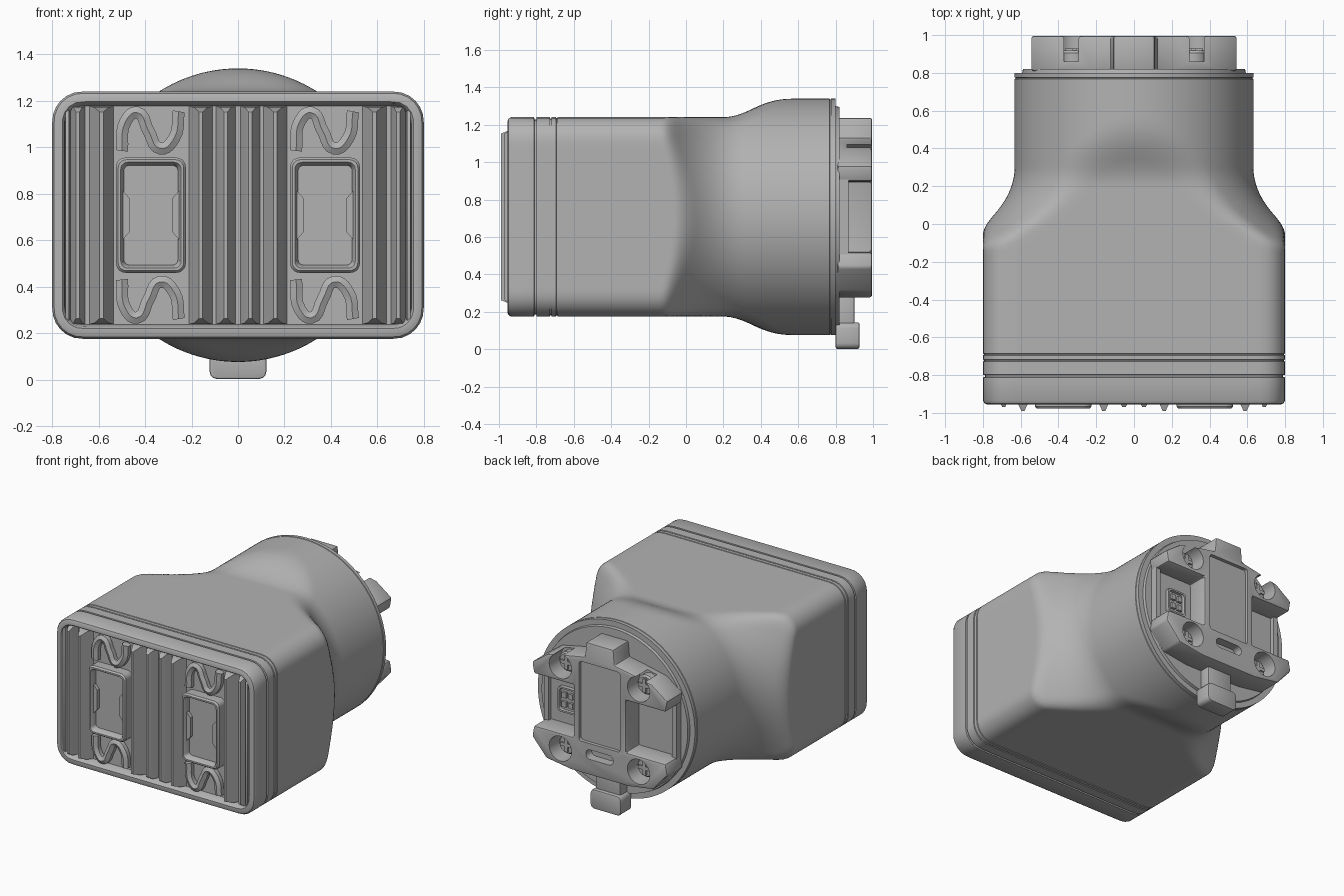
import bpy, bmesh, math

if "Cube" in bpy.data.objects:
    bpy.data.objects.remove(bpy.data.objects["Cube"], do_unlink=True)

ZC = 0.708      # height of the main axis
grey = bpy.data.materials.new("mid grey")
grey.use_nodes = True
grey.diffuse_color = (0.45, 0.45, 0.45, 1)
grey.node_tree.nodes["Principled BSDF"].inputs["Base Color"].default_value = grey.diffuse_color


def finish(ob, bevel=0):
    bpy.ops.object.select_all(action="DESELECT")
    ob.select_set(True)
    bpy.context.view_layer.objects.active = ob
    if bevel:
        mod = ob.modifiers.new("soft edges", "BEVEL")
        mod.width, mod.segments = bevel, 2
        bpy.ops.object.modifier_apply(modifier=mod.name)
    bpy.ops.object.shade_smooth_by_angle(angle=math.radians(32))
    return ob


def loft(name, rings, bevel=0):
    """Skin a list of equal-length point rings and cap both ends."""
    bm = bmesh.new()
    loops = [[bm.verts.new(p) for p in ring] for ring in rings]
    n = len(loops[0])
    for a, b in zip(loops, loops[1:]):
        for i in range(n):
            j = (i + 1) % n
            bm.faces.new((a[i], a[j], b[j], b[i]))
    bm.faces.new(loops[0])
    bm.faces.new(loops[-1])
    bmesh.ops.recalc_face_normals(bm, faces=bm.faces)
    mesh = bpy.data.meshes.new(name)
    bm.to_mesh(mesh)
    bm.free()
    ob = bpy.data.objects.new(name, mesh)
    bpy.context.collection.objects.link(ob)
    mesh.materials.append(grey)
    return finish(ob, bevel)


def rrect(x, z, hw, hh, y, r=0.0, n=1):
    """Rounded rectangle ring at depth y, z measured from the axis."""
    pts = []
    for q, (sx, sz) in enumerate([(1, 1), (-1, 1), (-1, -1), (1, -1)]):
        for k in range(n):
            a = math.pi / 2 * (q + (k / (n - 1) if n > 1 else 0.5))
            pts.append((x + sx * (hw - r) + r * math.cos(a), y,
                        ZC + z + sz * (hh - r) + r * math.sin(a)))
    return pts


def disc(x, z, r, y, n=32):
    return [(x + r * math.cos(2 * math.pi * i / n), y,
             ZC + z + r * math.sin(2 * math.pi * i / n)) for i in range(n)]


def prism(name, outline, y0, y1, bevel=0):
    return loft(name, [[(x, y, ZC + z) for x, z in outline] for y in (y0, y1)], bevel)


def cut(ob, cutter):
    mod = ob.modifiers.new("cut", "BOOLEAN")
    mod.operation, mod.object, mod.solver = "DIFFERENCE", cutter, "EXACT"
    bpy.context.view_layer.objects.active = ob
    bpy.ops.object.modifier_apply(modifier=mod.name)
    bpy.data.objects.remove(cutter, do_unlink=True)


# Housing: rounded box blended into a flared cylinder
def field(x, z, y):
    t = min(max((y - 0.2) / 0.46, 0), 1)
    hz = 0.533 + 0.17 * t * t * (3 - 2 * t)
    d = max(0.3 - y, 0)
    radius = 0.632 + 1.7 * d ** 2 + 0.5 * d ** 4
    qx, qz, r, k = abs(x) - 0.8 + 0.13, abs(z) - hz + 0.13, 0.13, 0.06
    box = math.hypot(max(qx, 0), max(qz, 0)) + min(max(qx, qz), 0) - r
    tube = math.hypot(x, z) - radius
    return max(box, tube) + max(k - abs(box - tube), 0) ** 2 / (4 * k)


def section(y, inset, n=176):
    ring = []
    for i in range(n):
        c, s = math.cos(2 * math.pi * i / n), math.sin(2 * math.pi * i / n)
        lo, hi = 0.0, 1.5
        for _ in range(24):
            mid = (lo + hi) / 2
            if field(mid * c, mid * s, y) < -inset:
                lo = mid
            else:
                hi = mid
        ring.append((lo * c, y, ZC + lo * s))
    return ring


def groove(y0, y1, depth):
    return [(y0, 0), (y0 + 0.002, depth), (y1 - 0.002, depth), (y1, 0)]


steps = [(-0.895, 0.062), (-0.945, 0.052), (-0.955, 0.044), (-0.955, 0.022), (-0.949, 0.008), (-0.935, 0)]
steps += groove(-0.812, -0.798, 0.012) + groove(-0.728, -0.718, 0.006) + groove(-0.695, -0.686, 0.005)
steps += [(-0.5, 0), (-0.25, 0)] + [(-0.16 + 0.02 * i, 0) for i in range(40)]
steps += groove(0.768, 0.776, 0.004) + [(0.8, 0), (0.8, 0.04), (0.82, 0.044)]
loft("housing", [section(y, inset) for y, inset in steps])

# Front cooling ribs
for side, label in ((1, "left"), (-1, "right")):
    for x, hw, tip in ((0.053, 0.045, -0.97), (0.16, 0.055, -0.99), (0.588, 0.057, -0.99),
                       (0.69, 0.035, -0.97), (0.735, 0.014, -0.95)):
        loft(f"{label}_rib", [rrect(side * x, 0, hw, 0.47, -0.885),
                              rrect(side * x, 0, hw * 0.55, 0.465, -0.94),
                              rrect(side * x, 0, 0.008, 0.445, tip)])

    # Lamp frame with sunken window and side notches
    lx = side * 0.375
    loft(f"{label}_lamp_frame", [rrect(lx, 0, 0.15 - i, 0.248 - i, y, 0.04 - i * 0.5, 6)
                                 for y, i in ((-0.885, 0), (-0.965, 0), (-0.977, 0.009),
                                              (-0.977, 0.02), (-0.965, 0.028), (-0.93, 0.034))])
    for e in (1, -1):
        prism(f"{label}_lamp_notch", [(lx + e * 0.125, 0.11), (lx + e * 0.09, 0.07),
                                      (lx + e * 0.09, -0.07), (lx + e * 0.125, -0.11)],
              -0.925, -0.955)

        # Serpentine ridge above and below each lamp
        curve = bpy.data.curves.new(f"{label}_wavy_ridge", "CURVE")
        curve.dimensions, curve.bevel_depth, curve.bevel_resolution = "3D", 0.03, 1
        curve.resolution_u, curve.use_fill_caps = 5, True
        path = [(-0.125, -0.085), (-0.11, 0.04), (-0.06, 0.08), (-0.01, 0),
                (0.04, -0.075), (0.1, -0.03), (0.12, 0.085)]
        spline = curve.splines.new("BEZIER")
        spline.bezier_points.add(len(path) - 1)
        for p, (px, pz) in zip(spline.bezier_points, path):
            p.co = (lx + px, -0.918, ZC + e * (0.362 + pz))
            p.handle_left_type = p.handle_right_type = "AUTO"
        ridge = bpy.data.objects.new(curve.name, curve)
        bpy.context.collection.objects.link(ridge)
        curve.materials.append(grey)
        bpy.ops.object.select_all(action="DESELECT")
        ridge.select_set(True)
        bpy.context.view_layer.objects.active = ridge
        bpy.ops.object.convert(target="MESH")
        finish(bpy.context.object)

# Rear mounting bracket: central column with four wings
half = [(0.11, 0.53), (0.12, 0.42), (0.23, 0.4), (0.42, 0.36), (0.545, 0.27), (0.53, 0.19), (0.21, 0.19),
        (0.21, -0.19), (0.53, -0.19), (0.545, -0.27), (0.43, -0.4), (0.23, -0.43), (0.13, -0.43)]
bracket = prism("mounting_bracket", half + [(-x, z) for x, z in reversed(half)], 0.81, 0.995, 0.012)
cut(bracket, loft("panel_cutter", [rrect(0, 0.09, 0.165, 0.29, y, 0.02, 4) for y in (0.97, 1.1)]))
cut(bracket, loft("slot_cutter", [rrect(0, -0.28, 0.11, 0.035, y, 0.034, 6) for y in (0.93, 1.1)]))
for sx in (1, -1):
    for sz in (1, -1):
        x, z = sx * 0.315, sz * 0.3
        cut(bracket, loft("hole_cutter", [disc(x, z, 0.09, y) for y in (0.86, 1.1)]))
        # Screw with cross-shaped head
        loft("screw", [disc(x, z, r, y) for r, y in ((0.07, 0.82), (0.07, 0.905), (0.06, 0.918))])
        for w, h in ((0.05, 0.012), (0.012, 0.05)):
            loft("screw_cross", [rrect(x, z, w, h, y) for y in (0.91, 0.93)])
finish(bracket)

# Side pocket walls
for sx in (1, -1):
    loft("pocket_floor", [rrect(sx * 0.35, 0, 0.16, 0.2, y) for y in (0.81, 0.84)])
    loft("pocket_lip", [rrect(sx * 0.515, 0, 0.018, 0.2, y) for y in (0.81, 0.87)])

# Electrical socket in the left pocket
loft("socket", [rrect(0.35, -0.01, 0.075 - i, 0.09 - i, y, 0.02, 4)
                for y, i in ((0.83, 0), (0.87, 0), (0.87, 0.012), (0.85, 0.014))])
for sx in (1, -1):
    for sz in (1, -1):
        loft("socket_pin", [rrect(0.35 + sx * 0.027, -0.01 + sz * 0.033, 0.017, 0.02, y)
                            for y in (0.845, 0.868)])

# Bottom latch tab
loft("latch_neck", [rrect(0, -0.5, 0.1, 0.14, y) for y in (0.81, 0.9)], 0.01)
loft("latch_tab", [rrect(0, -0.635, 0.122, 0.07, y, 0.03, 4) for y in (0.8, 0.927)], 0.008)
